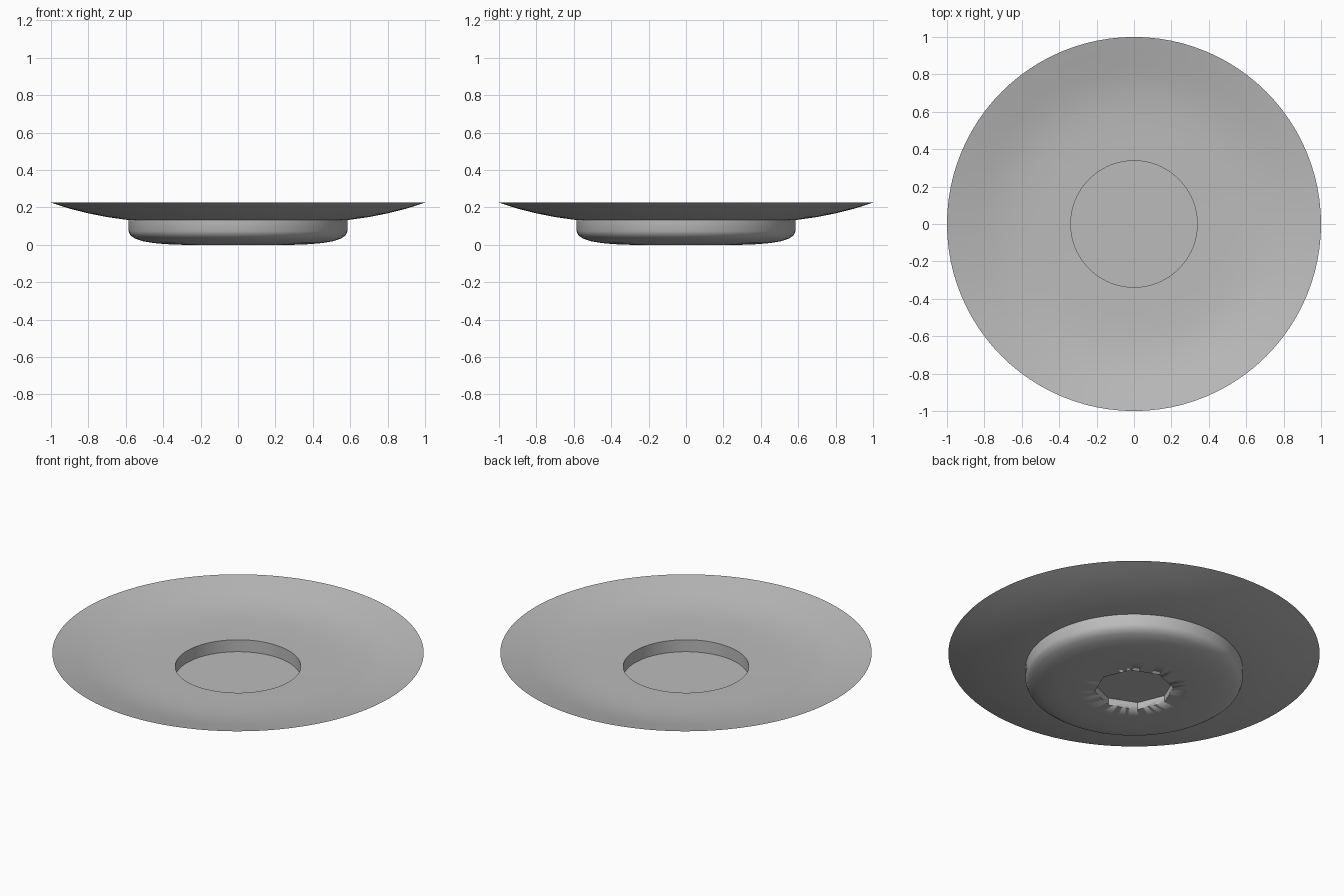
import bpy, bmesh, math
from mathutils import Matrix, Vector

cube = bpy.data.objects.get("Cube")
if cube:
    bpy.data.objects.remove(cube, do_unlink=True)

GREY = (0.5, 0.5, 0.5, 1)
grey = bpy.data.materials.new("plain grey")
grey.use_nodes = True
grey.diffuse_color = GREY
grey.node_tree.nodes["Principled BSDF"].inputs["Base Color"].default_value = GREY


def finish(name, bm):
    """Turn a bmesh into a smooth object with sharp creases kept."""
    bmesh.ops.remove_doubles(bm, verts=bm.verts, dist=0.0001)
    bmesh.ops.recalc_face_normals(bm, faces=bm.faces)
    mesh = bpy.data.meshes.new(name)
    bm.to_mesh(mesh)
    bm.free()
    mesh.materials.append(grey)
    obj = bpy.data.objects.new(name, mesh)
    bpy.context.collection.objects.link(obj)
    bpy.ops.object.select_all(action="DESELECT")
    obj.select_set(True)
    bpy.context.view_layer.objects.active = obj
    bpy.ops.object.shade_smooth_by_angle(angle=math.radians(35))
    return obj


def lathe(name, profile, steps=96):
    """Spin a (radius, height) profile around the z axis."""
    bm = bmesh.new()
    verts = [bm.verts.new((r, 0, z)) for r, z in profile]
    edges = [bm.edges.new(pair) for pair in zip(verts, verts[1:])]
    bmesh.ops.spin(bm, geom=verts + edges, cent=(0, 0, 0), axis=(0, 0, 1),
                   angle=math.tau, steps=steps, use_merge=False)
    return finish(name, bm)


# Shallow dish with a round well in the middle
lathe("dish", [
    (0, 0.074), (0.338, 0.074), (0.338, 0.145), (0.5, 0.146), (0.6, 0.149),
    (0.68, 0.156), (0.76, 0.168), (0.84, 0.186), (0.92, 0.206), (1, 0.225),
    (0.9, 0.193), (0.8, 0.168), (0.7, 0.148), (0.6, 0.134), (0.54, 0.13),
    (0.36, 0.128)])

# Foot with a rounded lower edge
foot = lathe("foot", [
    (0, 0), (0.3, 0), (0.38, 0.003), (0.45, 0.009), (0.51, 0.019),
    (0.55, 0.033), (0.575, 0.05), (0.585, 0.072), (0.585, 0.133),
    (0.5, 0.133), (0.345, 0.07), (0, 0.07)])

# Eight-sided socket cut into the underside
bm = bmesh.new()
bmesh.ops.create_cone(bm, cap_ends=True, segments=8, radius1=0.213,
                      radius2=0.213, depth=0.09,
                      matrix=Matrix.Translation(Vector((0, 0, -0.002))))
cutter = finish("socket_cutter", bm)
cutter.hide_render = True
cutter.hide_set(True)
cut = foot.modifiers.new("socket", "BOOLEAN")
cut.operation = "DIFFERENCE"
cut.solver = "EXACT"
cut.object = cutter
